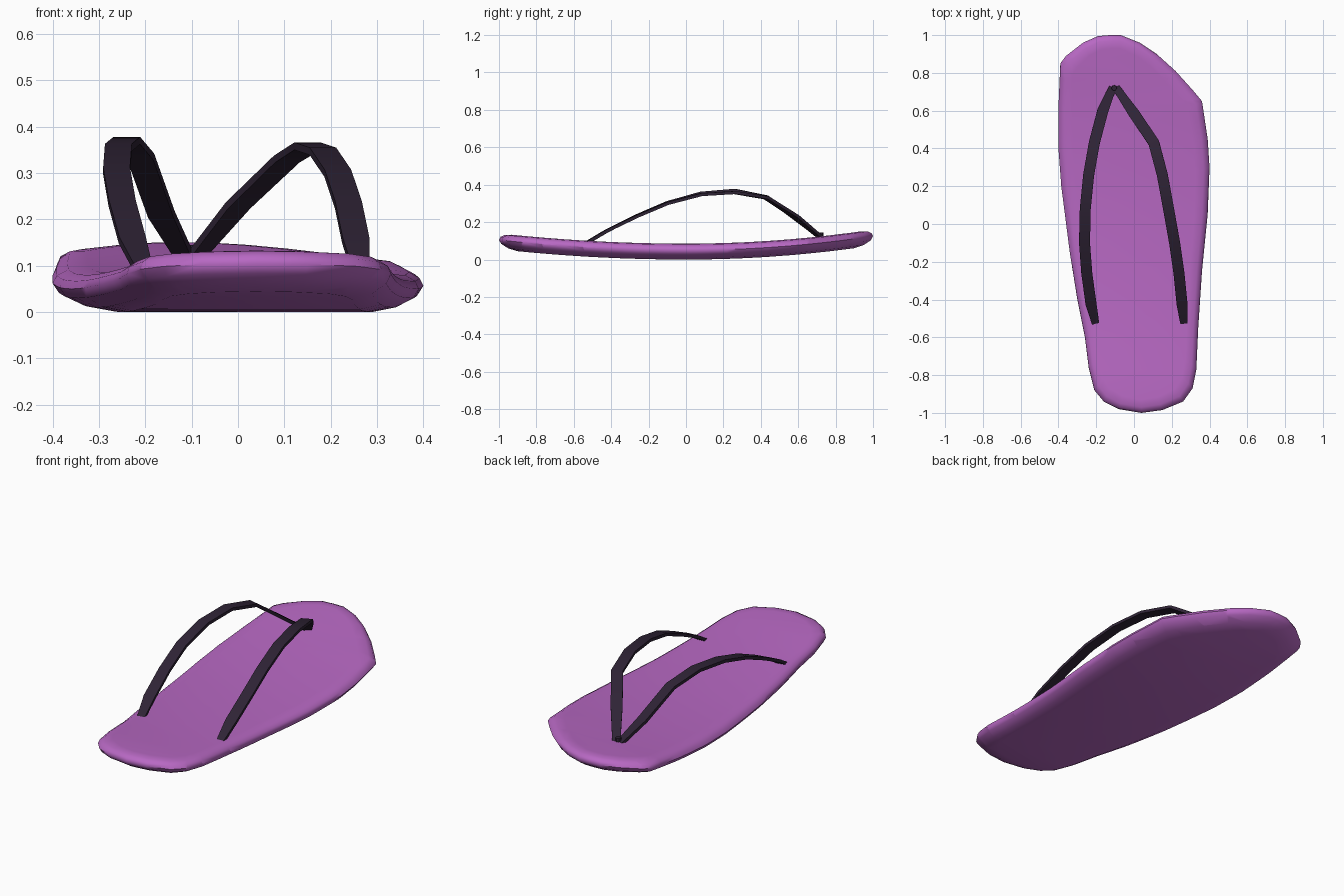
import bpy, bmesh
from mathutils import Vector

cube = bpy.data.objects.get("Cube")
if cube:
    bpy.data.objects.remove(cube, do_unlink=True)


def material(name, rgb):
    m = bpy.data.materials.new(name)
    m.use_nodes = True
    m.diffuse_color = (*rgb, 1)
    m.node_tree.nodes["Principled BSDF"].inputs["Base Color"].default_value = (*rgb, 1)
    return m


def finish(bm, name, mat, angle):
    bmesh.ops.recalc_face_normals(bm, faces=bm.faces)
    mesh = bpy.data.meshes.new(name)
    bm.to_mesh(mesh)
    bm.free()
    mesh.materials.append(mat)
    ob = bpy.data.objects.new(name, mesh)
    bpy.context.collection.objects.link(ob)
    bpy.ops.object.select_all(action="DESELECT")
    ob.select_set(True)
    bpy.context.view_layer.objects.active = ob
    bpy.ops.object.shade_smooth_by_angle(angle=angle)
    return ob


def bridge(bm, rings):
    for a, b in zip(rings, rings[1:]):
        n = len(a)
        for i in range(n):
            j = (i + 1) % n
            bm.faces.new((a[i], a[j], b[j], b[i]))


purple = material("purple foam", (0.48, 0.14, 0.55))
black = material("dark plum rubber", (0.028, 0.017, 0.036))

# Sole: rounded slab from a foot outline, sliced across and bent up at both ends
outline = [(-.13, 1), (-.19, .995), (-.27, .96), (-.36, .89), (-.39, .85), (-.4, .62),
           (-.4, .4), (-.385, .2), (-.34, -.15), (-.3, -.4), (-.26, -.6), (-.24, -.76),
           (-.21, -.88), (-.16, -.94), (-.08, -.98), (.04, -1), (.15, -.985), (.26, -.94),
           (.31, -.87), (.33, -.77), (.34, -.55), (.36, -.25), (.39, .05), (.4, .3),
           (.39, .45), (.36, .65), (.31, .71), (.22, .81), (.12, .9), (.03, .96), (-.07, 1)]
edge_profile = [(.1, 0), (.05, .01), (.012, .03), (0, .05), (.008, .067), (.03, .08), (.07, .085)]

bm = bmesh.new()
rings = []
for inset, z in edge_profile:
    ring = []
    for x, y in outline:
        mid = .03 - .13 * max(0, y) ** 2
        ring.append(bm.verts.new((mid + (x - mid) * (1 - inset / .36), y * (1 - inset), z)))
    rings.append(ring)
bridge(bm, rings)
bm.faces.new(rings[0][::-1])
bm.faces.new(rings[-1])
for k in range(-8, 9):
    bmesh.ops.bisect_plane(bm, geom=bm.verts[:] + bm.edges[:] + bm.faces[:],
                           plane_co=(0, k * .11, 0), plane_no=(0, 1, 0))
for v in bm.verts:
    v.co.z += (.075 if v.co.y > 0 else .055) * v.co.y ** 2
finish(bm, "sole", purple, 1.0)


# Straps: flat bands swept along an arch, kept level across their width
def strap(name, path):
    pts = [Vector(p) for p in path]
    bm = bmesh.new()
    rings = []
    for i, p in enumerate(pts):
        t = (pts[min(i + 1, len(pts) - 1)] - pts[max(i - 1, 0)]).normalized()
        side = t.cross(Vector((0, 0, 1))).normalized()
        up = side.cross(t)
        w = .019 if i in (0, len(pts) - 1) else .029
        rings.append([bm.verts.new(p + side * a * w + up * b * .008)
                      for a, b in ((-1, -1), (1, -1), (1, 1), (-1, 1))])
    bridge(bm, rings)
    bm.faces.new(rings[0][::-1])
    bm.faces.new(rings[-1])
    finish(bm, name, black, .6)


strap("right_strap", [(-.11, .73, .11), (-.165, .6, .21), (-.21, .43, .335), (-.24, .26, .37),
                      (-.258, .08, .355), (-.262, -.1, .305), (-.25, -.26, .235),
                      (-.228, -.42, .155), (-.203, -.53, .09)])
strap("left_strap", [(-.1, .73, .11), (0, .585, .23), (.105, .43, .33), (.15, .26, .358),
                     (.183, .08, .347), (.215, -.1, .3), (.238, -.26, .232),
                     (.254, -.42, .155), (.265, -.53, .09)])

# Toe post where the straps meet
bm = bmesh.new()
bmesh.ops.create_cone(bm, cap_ends=True, segments=8, radius1=.018, radius2=.014, depth=.06)
bmesh.ops.translate(bm, verts=bm.verts, vec=(-.105, .72, .115))
finish(bm, "toe_post", black, .6)
